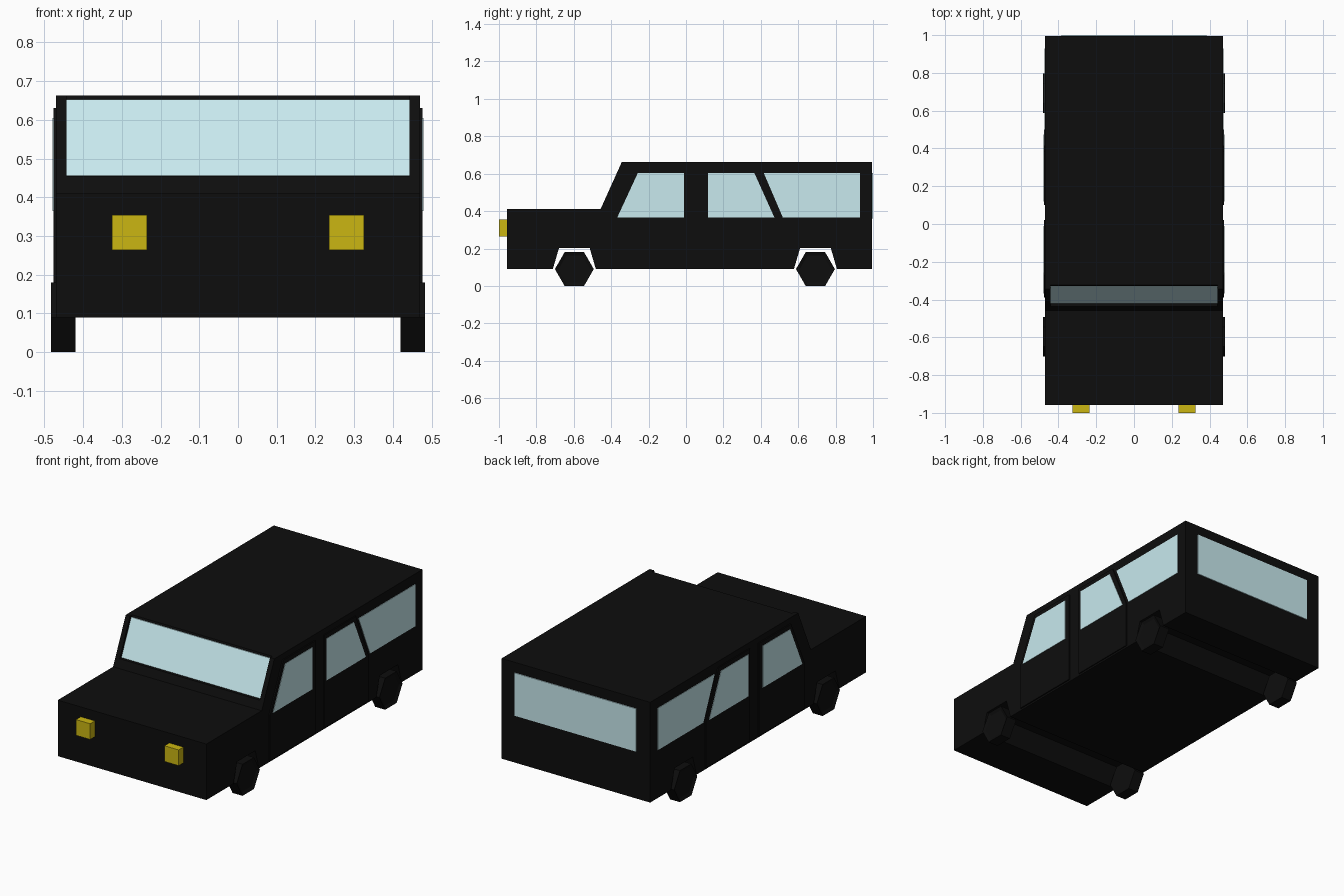
import bpy, bmesh, math
from mathutils import Matrix

if "Cube" in bpy.data.objects:
    bpy.data.objects.remove(bpy.data.objects["Cube"])


def material(name, color):
    m = bpy.data.materials.new(name)
    m.diffuse_color = (*color, 1)
    m.use_nodes = True
    m.node_tree.nodes["Principled BSDF"].inputs["Base Color"].default_value = m.diffuse_color
    return m


BLACK = material("black_paint", (0.004, 0.004, 0.004))
GLASS = material("pale_glass", (0.58, 0.82, 0.86))
YELLOW = material("yellow_lamp", (0.60, 0.47, 0.006))


def finish(bm, name, mat):
    bmesh.ops.recalc_face_normals(bm, faces=bm.faces[:])
    me = bpy.data.meshes.new(name)
    bm.to_mesh(me)
    bm.free()
    ob = bpy.data.objects.new(name, me)
    bpy.context.collection.objects.link(ob)
    if mat:
        me.materials.append(mat)
    return ob


def prism(name, profile, x0, x1, mat):
    """Extrude a (y, z) outline along x."""
    bm = bmesh.new()
    face = bm.faces.new([bm.verts.new((x0, y, z)) for y, z in profile])
    ext = bmesh.ops.extrude_face_region(bm, geom=[face])
    moved = [v for v in ext["geom"] if isinstance(v, bmesh.types.BMVert)]
    bmesh.ops.translate(bm, vec=(x1 - x0, 0, 0), verts=moved)
    return finish(bm, name, mat)


def pair(name, profile, x0, x1, mat):
    for side, s in (("right", 1), ("left", -1)):
        prism(f"{name}_{side}", profile, s * x0, s * x1, mat)


def rect(y0, z0, y1, z1):
    return [(y0, z0), (y1, z0), (y1, z1), (y0, z1)]


# Body with bonnet, sloping windscreen and open wheel arches
BOTTOM = 0.09
WHEEL_Y = (-0.597, 0.692)


def arch(y):
    return [(y - 0.115, BOTTOM), (y - 0.082, 0.203), (y + 0.082, 0.203), (y + 0.115, BOTTOM)]


outline = [(-0.957, BOTTOM), *arch(WHEEL_Y[0]), *arch(WHEEL_Y[1]), (0.995, BOTTOM),
           (0.995, 0.663), (-0.343, 0.663), (-0.457, 0.41), (-0.957, 0.41)]
body = prism("body", outline, -0.47, 0.47, BLACK)

# Windscreen recess between the front pillars
cutter = prism("windscreen_cutter", [(-0.6, 0.455), (-0.417, 0.455), (-0.284, 0.75), (-0.6, 0.75)],
               -0.443, 0.443, BLACK)
mod = body.modifiers.new("windscreen_recess", "BOOLEAN")
mod.object = cutter
mod.operation = "DIFFERENCE"
mod.solver = "EXACT"
cutter.hide_render = True
cutter.hide_set(True)

# Windscreen and rear window
prism("windscreen", [(-0.421, 0.456), (-0.411, 0.456), (-0.322, 0.653), (-0.332, 0.653)],
      -0.443, 0.443, GLASS)
prism("rear_window", rect(0.985, 0.36, 1.0, 0.605), -0.385, 0.385, GLASS)

# Raised door panels
pair("front_door", [(-0.39, 0.1), (0.02, 0.1), (0.02, 0.63), (-0.27, 0.63), (-0.39, 0.365)],
     0.46, 0.477, BLACK)
pair("rear_door", [(0.1, 0.1), (0.5, 0.1), (0.5, 0.365), (0.385, 0.63), (0.1, 0.63)],
     0.46, 0.476, BLACK)

# Side windows
pair("front_door_window", [(-0.368, 0.365), (-0.01, 0.365), (-0.01, 0.605), (-0.257, 0.605)],
     0.465, 0.479, GLASS)
pair("rear_door_window", [(0.118, 0.365), (0.473, 0.365), (0.365, 0.605), (0.118, 0.605)],
     0.465, 0.478, GLASS)
pair("quarter_window", [(0.518, 0.365), (0.93, 0.365), (0.93, 0.605), (0.415, 0.605)],
     0.46, 0.4725, GLASS)

# Headlights
for side, s in (("right", 1), ("left", -1)):
    prism(f"headlight_{side}", rect(-1.0, 0.264, -0.95, 0.354), s * 0.235, s * 0.325, YELLOW)


# Six-sided wheels with a recessed hub face
def wheel(name, s, y):
    bm = bmesh.new()
    bmesh.ops.create_cone(bm, cap_ends=True, segments=6, radius1=0.104, radius2=0.104, depth=0.063)
    outer = [f for f in bm.faces if f.normal.z * s > 0.9]
    bmesh.ops.inset_region(bm, faces=outer, thickness=0.02, depth=-0.008)
    # hexagon corners point forwards and backwards, flats sit on the ground
    corner = next(v.co for v in bm.verts)
    turn = math.pi / 2 - math.atan2(corner.y, corner.x)
    place = (Matrix.Translation((s * 0.4515, y, 0.09))
             @ Matrix.Rotation(math.pi / 2, 4, "Y") @ Matrix.Rotation(turn, 4, "Z"))
    bmesh.ops.transform(bm, matrix=place, verts=bm.verts[:])
    finish(bm, name, BLACK)


for end, y in zip(("front", "rear"), WHEEL_Y):
    for side, s in (("right", 1), ("left", -1)):
        wheel(f"{end}_wheel_{side}", s, y)
